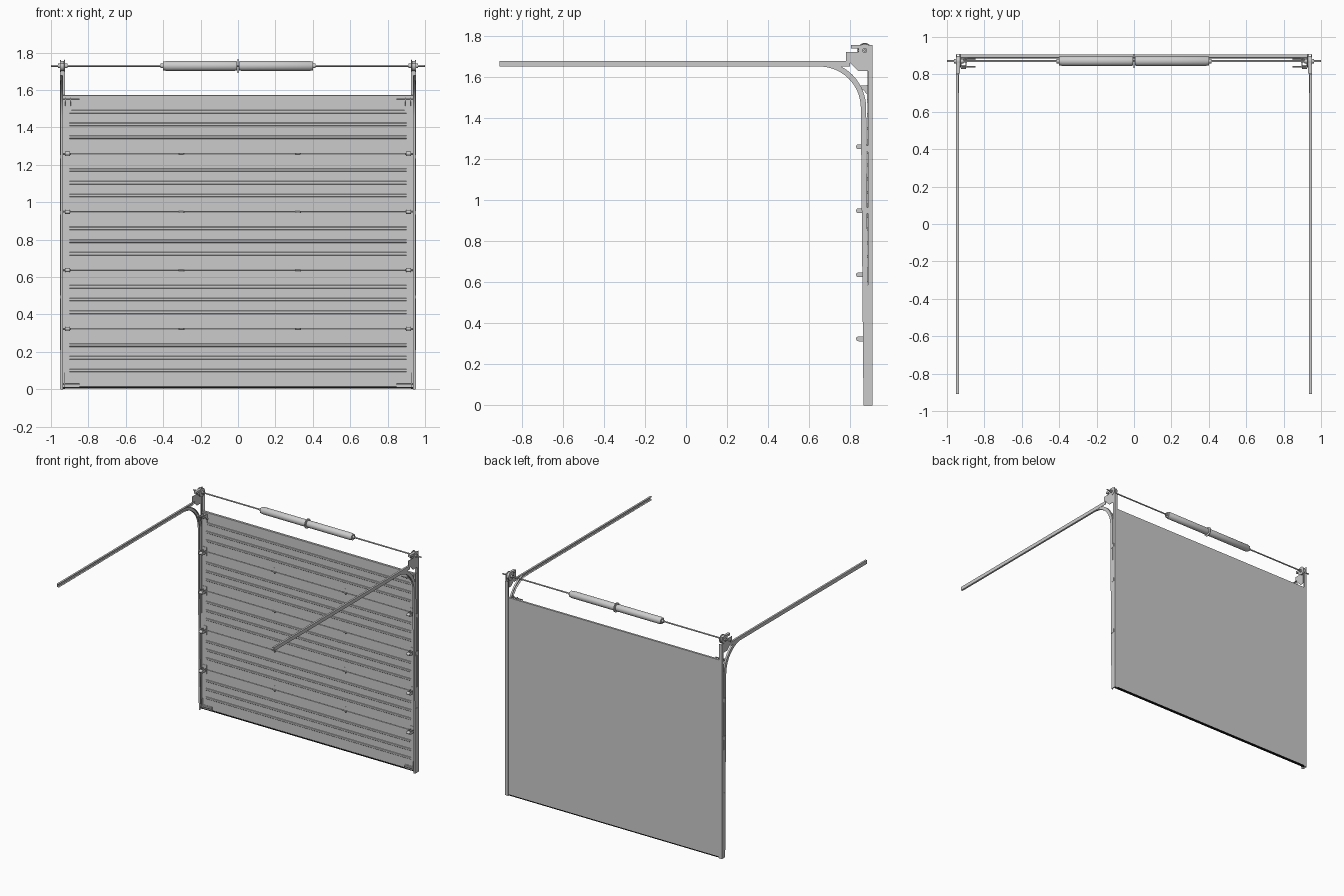
import bpy, bmesh, math

if "Cube" in bpy.data.objects:
    bpy.data.objects.remove(bpy.data.objects["Cube"])

def make(name, verts, faces, smooth=False, color=None):
    me = bpy.data.meshes.new(name)
    me.from_pydata(verts, [], faces)
    bm = bmesh.new()
    bm.from_mesh(me)
    bmesh.ops.recalc_face_normals(bm, faces=bm.faces)
    bm.to_mesh(me)
    bm.free()
    ob = bpy.data.objects.new(name, me)
    bpy.context.collection.objects.link(ob)
    if color:
        mat = bpy.data.materials.new(name)
        mat.diffuse_color = color
        mat.use_nodes = True
        mat.node_tree.nodes["Principled BSDF"].inputs["Base Color"].default_value = mat.diffuse_color
        me.materials.append(mat)
    if smooth:
        bpy.ops.object.select_all(action='DESELECT')
        ob.select_set(True)
        bpy.context.view_layer.objects.active = ob
        bpy.ops.object.shade_smooth_by_angle(angle=math.radians(35))
    return ob

def loft(name, rings, smooth=False, color=None):
    """Closed solid through equal-length rings of points."""
    n = len(rings[0])
    verts = [p for r in rings for p in r]
    faces = [(a*n+i, a*n+(i+1) % n, (a+1)*n+(i+1) % n, (a+1)*n+i)
             for a in range(len(rings)-1) for i in range(n)]
    faces += [tuple(range(n)), tuple(range((len(rings)-1)*n, len(rings)*n))]
    return make(name, verts, faces, smooth, color)

def prism_x(name, prof, x0, x1, smooth=False, color=None):
    return loft(name, [[(x, y, z) for y, z in prof] for x in (x0, x1)], smooth, color)

def box(name, x0, x1, y0, y1, z0, z1, color=None):
    return prism_x(name, [(y0, z0), (y1, z0), (y1, z1), (y0, z1)], x0, x1, color=color)

def lathe_x(name, steps, y, z, n=24):
    """Turned part along x; steps are (x, radius)."""
    return loft(name, [[(x, y+r*math.cos(2*math.pi*i/n), z+r*math.sin(2*math.pi*i/n))
                        for i in range(n)] for x, r in steps], True)

# Door: five sections with raised ribs on the inside face
Y0, Y1, H, Z0 = 0.887, 0.905, 0.312, 0.012
for i in range(5):
    a, b = Z0+i*H, Z0+(i+1)*H
    g = 0.0015
    prism_x("door_section", [(Y0+.002, a), (Y1, a), (Y1, b), (Y0+.002, b),
                             (Y0, b-g), (Y0, a+g)], -0.936, 0.936)
    for d in (-0.068, 0, 0.068):
        c = (a+b)/2+d
        prism_x("door_rib", [(Y0+.001, c-.010), (Y0-.0025, c-.006),
                             (Y0-.0025, c+.006), (Y0+.001, c+.010)], -0.9, 0.9)
box("bottom_seal", -0.936, 0.936, Y0, Y1, 0.003, Z0, (0.01, 0.01, 0.01, 1))
seams = [Z0+i*H for i in range(1, 5)]

# Centre hinges
for z in seams:
    for x in (-0.302, 0.321):
        box("centre_hinge_plate", x-.007, x+.007, Y0-.002, Y0+.001, z-.032, z+.032)
        box("centre_hinge_leaf", x-.016, x+.016, Y0-.004, Y0, z-.004, z+.004)
        lathe_x("centre_hinge_pin", [(x-.016, .004), (x+.016, .004)], Y0-.006, z, 10)
        box("centre_hinge_ear", x+.011, x+.015, Y0-.02, Y0, z-.006, z+.004)

# Shaft with spring
SY, SZ = 0.871, 1.729
lathe_x("shaft", [(-1, .0055), (1, .0055)], SY, SZ, 16)
for s in (-1, 1):
    lathe_x("spring", [(s*.006, .024), (s*.02, .027), (s*.385, .027), (s*.39, .024),
                       (s*.402, .024), (s*.402, .012), (s*.415, .012)], SY, SZ, 32)
lathe_x("spring_centre_plate", [(-.003, .037), (.003, .037)], SY, SZ, 32)

# Track path: leaning upright, quarter bend, horizontal run
path = [(0.878, 0.0)]
path += [(0.65+.215*math.cos(t), 1.449+.215*math.sin(t))
         for t in [math.pi/2*k/16 for k in range(17)]]
path += [(-0.91, 1.664)]
section = [(.950, -.013), (.950, .013), (.936, .013), (.936, .011),
           (.948, .011), (.948, -.011), (.936, -.011), (.936, -.013)]

def track_y(z):
    if z < 1.449:
        return 0.878-.013*z/1.449
    return 0.65+math.sqrt(.215**2-(z-1.449)**2)

def ear_profile(z, y0, y1, r):
    arc = [(y0+r-r*math.sin(t), z+r*math.cos(t)) for t in [math.pi*k/8 for k in range(9)]]
    return [(y1, z+r)] + arc + [(y1, z-r)]

for s in (-1, 1):
    # C-shaped roller track swept along the path
    rings = []
    for i, p in enumerate(path):
        a, b = path[max(i-1, 0)], path[min(i+1, len(path)-1)]
        if i == 1:
            a = (p[0], p[1]-.02)
        if i == len(path)-2:
            b = (p[0]-.02, p[1])
        L = math.hypot(b[0]-a[0], b[1]-a[1])
        ny, nz = (b[1]-a[1])/L, -(b[0]-a[0])/L
        rings.append([(s*x, p[0]+ny*n, p[1]+nz*n) for x, n in section])
    loft("roller_track", rings, True)
    # Angle along the top of the horizontal run
    box("horizontal_angle_web", s*.950, s*.952, -0.91, 0.80, 1.650, 1.679)
    box("horizontal_angle_flange", s*.937, s*.952, -0.91, 0.80, 1.677, 1.679)
    # Wall angle
    L = [(.951, .888), (.951, .909), (.925, .909), (.925, .906), (.948, .906), (.948, .888)]
    loft("wall_angle", [[(s*x, y, z) for x, y in L] for z in (0, 1.676)])
    box("wall_angle_foot", s*.948, s*.951, 0.868, 0.89, 0, 0.21)
    for z in (.5, .95, 1.25):
        box("track_clip", s*.949, s*.952, track_y(z)-.005, .895, z-.015, z+.015)

    # End bearing plate with flange and tie arm
    plate = [(.78, 1.722), (.78, 1.672), (.80, 1.668), (.839, 1.63), (.908, 1.63),
             (.908, 1.755), (.85, 1.755), (.85, 1.722)]
    prism_x("bearing_plate", plate, s*.948, s*.951)
    box("bearing_plate_flange", s*.925, s*.951, .906, .909, 1.63, 1.70)
    box("bearing_arm", s*.930, s*.951, .805, .87, 1.738, 1.755)
    # Cable drum
    lathe_x("cable_drum", [(s*.912, .012), (s*.924, .012), (s*.924, .034), (s*.928, .034),
                           (s*.930, .027), (s*.946, .027), (s*.947, .032), (s*.953, .032),
                           (s*.953, .012), (s*.962, .012)], SY, SZ)
    # Lift cable
    lathe_pts = [[(s*.938+.001*i, .883+.001*j, z) for i, j in ((-1, -1), (1, -1), (1, 1), (-1, 1))]
                 for z in (.03, 1.72)]
    loft("lift_cable", lathe_pts)

    # Side hinges with rollers
    for z in seams:
        box("side_hinge_base", s*.895, s*.928, Y0-.003, Y0+.001, z-.035, z+.035)
        for x in (.897, .923):
            prism_x("side_hinge_ear", ear_profile(z, .829, Y0, .012), s*x, s*(x+.003))
        prism_x("side_hinge_sleeve", ear_profile(z, .829, .85, .010), s*.897, s*.926, True)
    for z, inner in [(z, .893) for z in seams] + [(.03, .847), (1.55, .847)]:
        lathe_x("roller_axle", [(s*inner, .004), (s*.94, .004)], track_y(z), z, 10)
        lathe_x("roller_wheel", [(s*.936, .0105), (s*.947, .0105)], track_y(z), z, 16)

    # Top and bottom corner brackets
    box("top_bracket_plate", s*.890, s*.930, Y0-.003, Y0+.001, 1.49, 1.562)
    for x in (.892, .922):
        prism_x("top_bracket_arm", [(Y0, 1.51), (Y0, 1.56), (.835, 1.558), (.835, 1.543),
                                    (.865, 1.535)], s*x, s*(x+.003))
    box("bottom_bracket_plate", s*.847, s*.936, Y0-.003, Y0+.001, .012, .04)
    box("bottom_bracket_shelf", s*.847, s*.930, track_y(0)-.006, Y0, .024, .027)
    box("bottom_bracket_side", s*.928, s*.931, .868, Y0, .012, .09)
